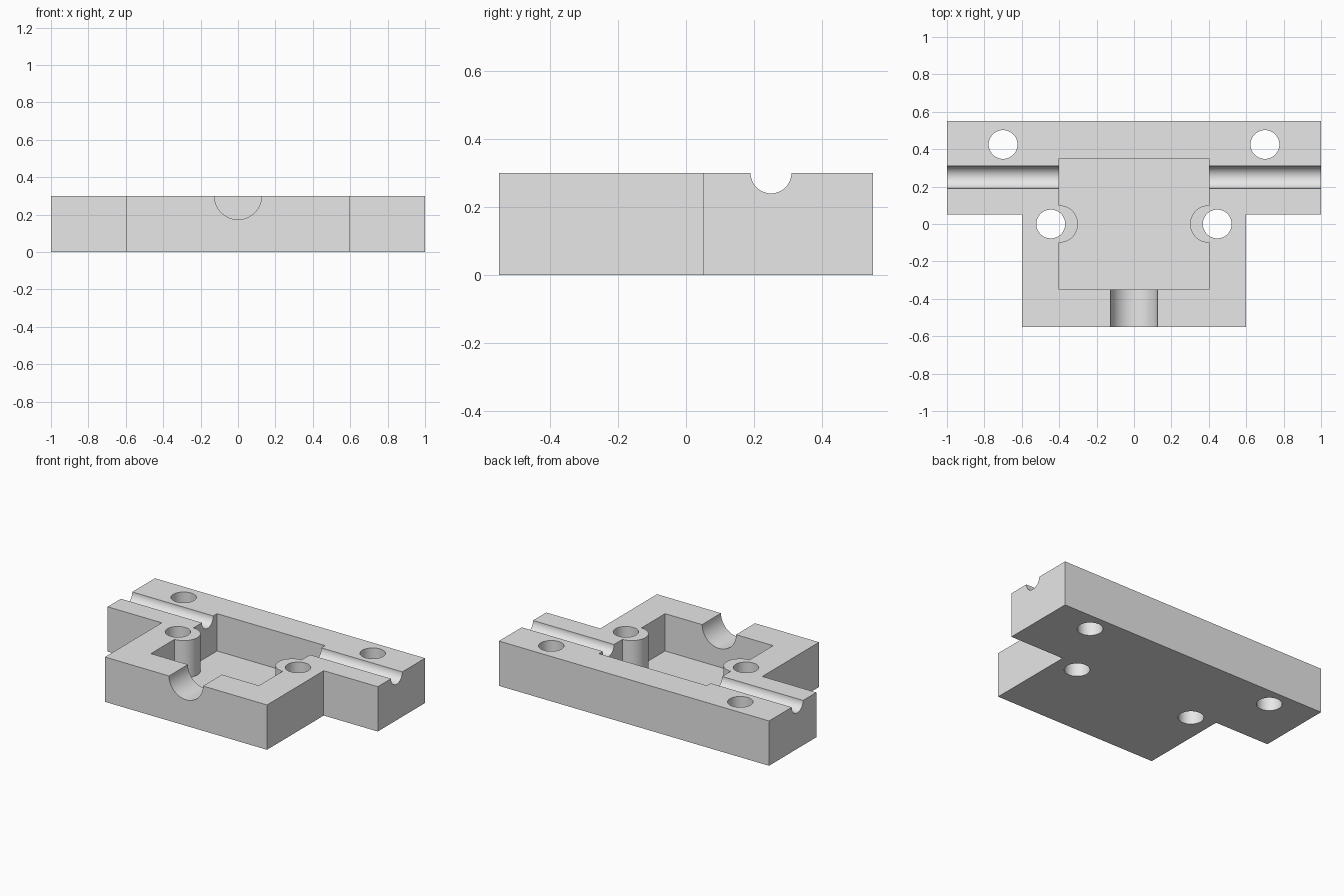
import bpy, bmesh, math
from mathutils import Matrix, Vector

cube = bpy.data.objects.get("Cube")
if cube:
    bpy.data.objects.remove(cube, do_unlink=True)

HEIGHT = 0.3
FLOOR = 0.05


def add_object(name, bm):
    bmesh.ops.recalc_face_normals(bm, faces=bm.faces)
    mesh = bpy.data.meshes.new(name)
    bm.to_mesh(mesh)
    bm.free()
    obj = bpy.data.objects.new(name, mesh)
    bpy.context.collection.objects.link(obj)
    return obj


def prism(name, outline, bottom, top):
    bm = bmesh.new()
    face = bm.faces.new([bm.verts.new((x, y, bottom)) for x, y in outline])
    result = bmesh.ops.extrude_face_region(bm, geom=[face])
    moved = [v for v in result["geom"] if isinstance(v, bmesh.types.BMVert)]
    bmesh.ops.translate(bm, verts=moved, vec=(0, 0, top - bottom))
    return add_object(name, bm)


def rod(name, center, radius, length, axis):
    turn = Vector((0, 0, 1)).rotation_difference(Vector(axis)).to_matrix().to_4x4()
    bm = bmesh.new()
    bmesh.ops.create_cone(bm, cap_ends=True, segments=64, radius1=radius,
                          radius2=radius, depth=length,
                          matrix=Matrix.Translation(center) @ turn)
    return add_object(name, bm)


def cut(target, cutter):
    cutter.hide_render = True
    mod = target.modifiers.new("cut", 'BOOLEAN')
    mod.operation = 'DIFFERENCE'
    mod.solver = 'EXACT'
    mod.object = cutter
    bpy.context.view_layer.objects.active = target
    bpy.ops.object.modifier_apply(modifier=mod.name)
    bpy.data.objects.remove(cutter, do_unlink=True)


# T-shaped block
half = [(0.6, -0.55), (0.6, 0.05), (1, 0.05), (1, 0.55)]
outline = half + [(-x, y) for x, y in reversed(half)]
body = prism("housing_block", outline, 0, HEIGHT)

# Pocket, leaving a round screw post on each side wall
pocket = prism("pocket_cutter",
               [(-0.4, -0.35), (0.4, -0.35), (0.4, 0.35), (-0.4, 0.35)],
               FLOOR, HEIGHT + 0.1)
for side in (-1, 1):
    cut(pocket, rod("post_cutter", (side * 0.4, 0, 0.2), 0.1, 1, (0, 0, 1)))
cut(body, pocket)

# Half-round front notch and side channels
cut(body, rod("front_notch_cutter", (0, -0.5, HEIGHT), 0.126, 0.4, (0, 1, 0)))
for side in (-1, 1):
    cut(body, rod("channel_cutter", (side * 0.75, 0.25, HEIGHT), 0.06, 0.8, (1, 0, 0)))

# Through holes in the posts and the rear flange
for side in (-1, 1):
    for x, y in ((0.445, 0), (0.7, 0.425)):
        cut(body, rod("hole_cutter", (side * x, y, 0.15), 0.077, 1, (0, 0, 1)))

# Plain grey finish
grey = bpy.data.materials.new("plain_grey")
grey.use_nodes = True
color = (0.8, 0.8, 0.8, 1)
grey.diffuse_color = color
grey.node_tree.nodes["Principled BSDF"].inputs["Base Color"].default_value = color
body.data.materials.clear()
body.data.materials.append(grey)
for poly in body.data.polygons:
    poly.material_index = 0

bpy.ops.object.select_all(action='DESELECT')
body.select_set(True)
bpy.context.view_layer.objects.active = body
bpy.ops.object.shade_smooth_by_angle(angle=math.radians(30))
